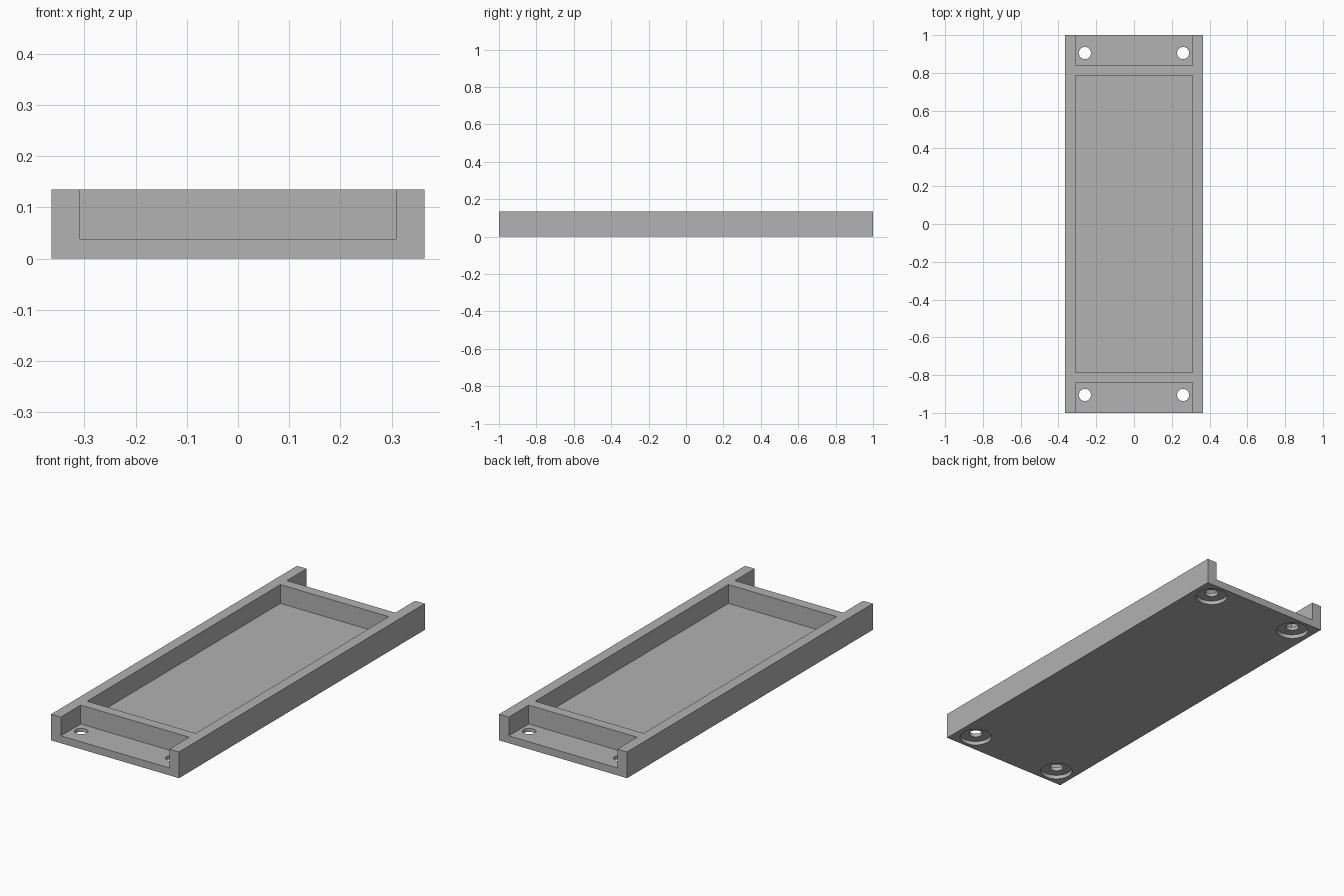
import bpy

if "Cube" in bpy.data.objects:
    bpy.data.objects.remove(bpy.data.objects["Cube"], do_unlink=True)

HALF_X, HALF_Y, HEIGHT = 0.364, 1.0, 0.135
INNER_X, FLOOR = 0.309, 0.038          # channel half width, floor thickness
POCKET_Y, LEDGE_Y = 0.786, 0.839       # inner and outer faces of the cross walls
HOLE_X, HOLE_Y = 0.26, 0.905

grey = bpy.data.materials.new("grey")
grey.use_nodes = True
COLOUR = (0.445, 0.445, 0.445, 1)
grey.diffuse_color = COLOUR
grey.node_tree.nodes["Principled BSDF"].inputs["Base Color"].default_value = COLOUR


def box(name, x0, x1, y0, y1, z0, z1):
    bpy.ops.mesh.primitive_cube_add(
        size=1, location=((x0 + x1) / 2, (y0 + y1) / 2, (z0 + z1) / 2))
    obj = bpy.context.object
    obj.name = name
    obj.scale = (x1 - x0, y1 - y0, z1 - z0)
    bpy.ops.object.transform_apply(location=True, rotation=False, scale=True)
    return obj


def cylinder(name, radius, x, y, z0, z1):
    bpy.ops.mesh.primitive_cylinder_add(
        vertices=48, radius=radius, depth=z1 - z0, location=(x, y, (z0 + z1) / 2))
    obj = bpy.context.object
    obj.name = name
    return obj


def cut(body, cutter):
    bpy.ops.object.select_all(action='DESELECT')
    body.select_set(True)
    bpy.context.view_layer.objects.active = body
    mod = body.modifiers.new("cut", 'BOOLEAN')
    mod.operation = 'DIFFERENCE'
    mod.solver = 'EXACT'
    mod.object = cutter
    bpy.ops.object.modifier_apply(modifier=mod.name)
    bpy.data.objects.remove(cutter, do_unlink=True)


# Solid block for the tray
tray = box("tray", -HALF_X, HALF_X, -HALF_Y, HALF_Y, 0, HEIGHT)
tray.data.materials.append(grey)

# Long central pocket
cut(tray, box("pocket_cutter", -INNER_X, INNER_X, -POCKET_Y, POCKET_Y, FLOOR, HEIGHT + 0.1))

for side in (-1, 1):
    # Open ledge at each end
    y0, y1 = sorted((side * LEDGE_Y, side * (HALF_Y + 0.1)))
    cut(tray, box("ledge_cutter", -INNER_X, INNER_X, y0, y1, FLOOR, HEIGHT + 0.1))
    # Screw holes with round recesses underneath
    for x in (-HOLE_X, HOLE_X):
        cut(tray, cylinder("recess_cutter", 0.077, x, side * HOLE_Y, -0.05, 0.02))
        cut(tray, cylinder("hole_cutter", 0.032, x, side * HOLE_Y, -0.05, 0.08))

# Smooth hole walls, crisp edges
bpy.ops.object.select_all(action='DESELECT')
tray.select_set(True)
bpy.context.view_layer.objects.active = tray
bpy.ops.object.shade_smooth_by_angle(angle=0.5)
